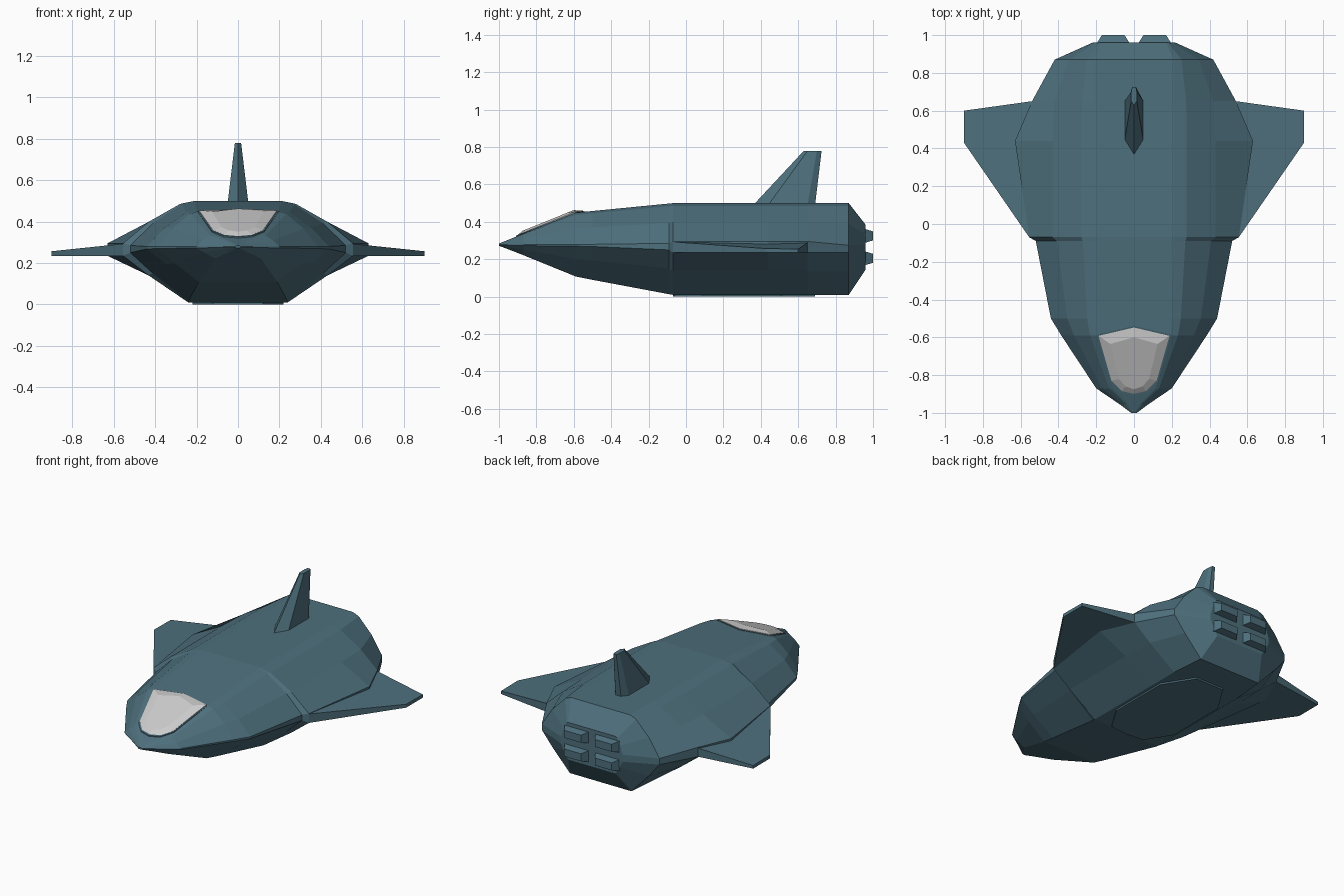
import bpy, bmesh

if "Cube" in bpy.data.objects:
    bpy.data.objects.remove(bpy.data.objects["Cube"])

hull_mat = bpy.data.materials.new("hull_teal")
hull_mat.diffuse_color = (0.076, 0.162, 0.205, 1)
hull_mat.use_nodes = True
hull_mat.node_tree.nodes["Principled BSDF"].inputs["Base Color"].default_value = hull_mat.diffuse_color


def loft(name, rings, mat=hull_mat):
    """Skin a list of equal-length closed rings and cap both ends."""
    bm = bmesh.new()
    vr = [[bm.verts.new(p) for p in r] for r in rings]
    n = len(rings[0])
    for a, b in zip(vr, vr[1:]):
        for i in range(n):
            j = (i + 1) % n
            bm.faces.new((a[i], a[j], b[j], b[i]))
    bm.faces.new(vr[0])
    bm.faces.new(vr[-1])
    bmesh.ops.recalc_face_normals(bm, faces=bm.faces)
    me = bpy.data.meshes.new(name)
    bm.to_mesh(me)
    bm.free()
    ob = bpy.data.objects.new(name, me)
    bpy.context.collection.objects.link(ob)
    if mat:
        me.materials.append(mat)
    return ob


def mirrored(half):
    """Complete a half ring whose first and last points lie on x = 0."""
    return half + [(-p[0], *p[1:]) for p in half[-2:0:-1]]


def hull_ring(y, top, bot, roof, side, z_hi, z_lo, keel):
    """Hull cross-section: roof, two-step flank, side edge, lower flank, keel."""
    w = min(side, .555)  # the flare at the wing root leaves the flanks straight
    half = [(0, top), (roof, top),
            (roof + .2 * (w - roof), top + .07 * (z_hi - top)),
            (roof + .64 * (w - roof), top + .49 * (z_hi - top)),
            (side, z_hi), (side, z_lo),
            (keel + .61 * (w - keel), bot + .58 * (z_lo - bot)),
            (keel, bot), (0, bot)]
    return mirrored([(x, y, z) for x, z in half])


# Fuselage: y, top z, bottom z, roof x, side x, side top z, side bottom z, keel x
loft("fuselage", [hull_ring(*s) for s in (
    (-1.0, .284, .272, .005, .015, .28, .277, .008),
    (-.955, .302, .255, .03, .075, .28, .275, .04),
    (-.87, .336, .222, .115, .20, .28, .273, .11),
    (-.59, .449, .108, .195, .385, .28, .27, .19),
    (-.50, .458, .09, .20, .44, .28, .268, .20),
    (-.09, .498, .013, .21, .52, .285, .25, .24),
    (-.07, .50, .01, .21, .555, .295, .235, .24),
    (.44, .50, .01, .21, .63, .295, .235, .24),
    (.65, .50, .01, .21, .54, .295, .235, .24),
    (.87, .50, .01, .21, .42, .275, .235, .22),
    (.96, .385, .145, .17, .22, .28, .235, .17))])

# Wings: planform x, y with top z over a flat underside
plan = [(.45, -.07, .295), (.555, -.07, .293), (.90, .43, .257),
        (.90, .60, .255), (.54, .65, .29), (.45, .65, .295)]
for side, label in ((1, "right"), (-1, "left")):
    loft(label + "_wing", [[(side * x, y, z) for x, y, z in plan],
                           [(side * x, y, .235) for x, y, z in plan]])

# Tail fin: faceted base tapering to a swept tip
base = [(0, .36), (.05, .44), (.05, .65), (.02, .69), (0, .69)]
tip = [(0, .63), (.015, .65), (.015, .70), (.01, .725), (0, .725)]
loft("tail_fin", [mirrored([(x, y, z) for x, y in pts])
                  for pts, z in ((base, .49), (tip, .78))])


# Canopy: window outline following the sloped nose, with a raised faceted centre
def nose_z(y):
    return .449 + min(y + .59, 0) * .405 + max(y + .59, 0) * .1


outline = [(0, -.90), (.065, -.885), (.12, -.83), (.188, -.592), (0, -.548)]
inner = [(0, -.875), (.045, -.86), (.08, -.82), (.125, -.635), (0, -.60)]


def pane(pts, lift, grow=1.0):
    return mirrored([(x * grow, -.72 + (y + .72) * grow, nose_z(y) + lift)
                     for x, y in pts])


loft("canopy_frame", [pane(outline, -.02, 1.05), pane(outline, .003, 1.05)])
loft("canopy_glass", [pane(outline, -.01), pane(outline, .006), pane(inner, .018)], None)

# Engine nozzles: two by two tapered blocks
for side, label in ((1, "right"), (-1, "left")):
    for zc, level in ((.325, "upper"), (.205, "lower")):
        block = []
        for y, w, h in ((.94, .088, .038), (.96, .085, .036), (1.0, .06, .024)):
            block.append([(side * .11 + a * w, y, zc + b * h)
                          for a, b in ((-1, -1), (1, -1), (1, 1), (-1, 1))])
        loft(f"{label}_{level}_nozzle", block)

# Belly plate: thin faceted panel under the hull
belly = [(0, -.07), (.12, -.06), (.22, .10), (.22, .50), (.10, .69), (0, .69)]
loft("belly_plate", [mirrored([(x, y, z) for x, y in belly]) for z in (.012, 0)])
